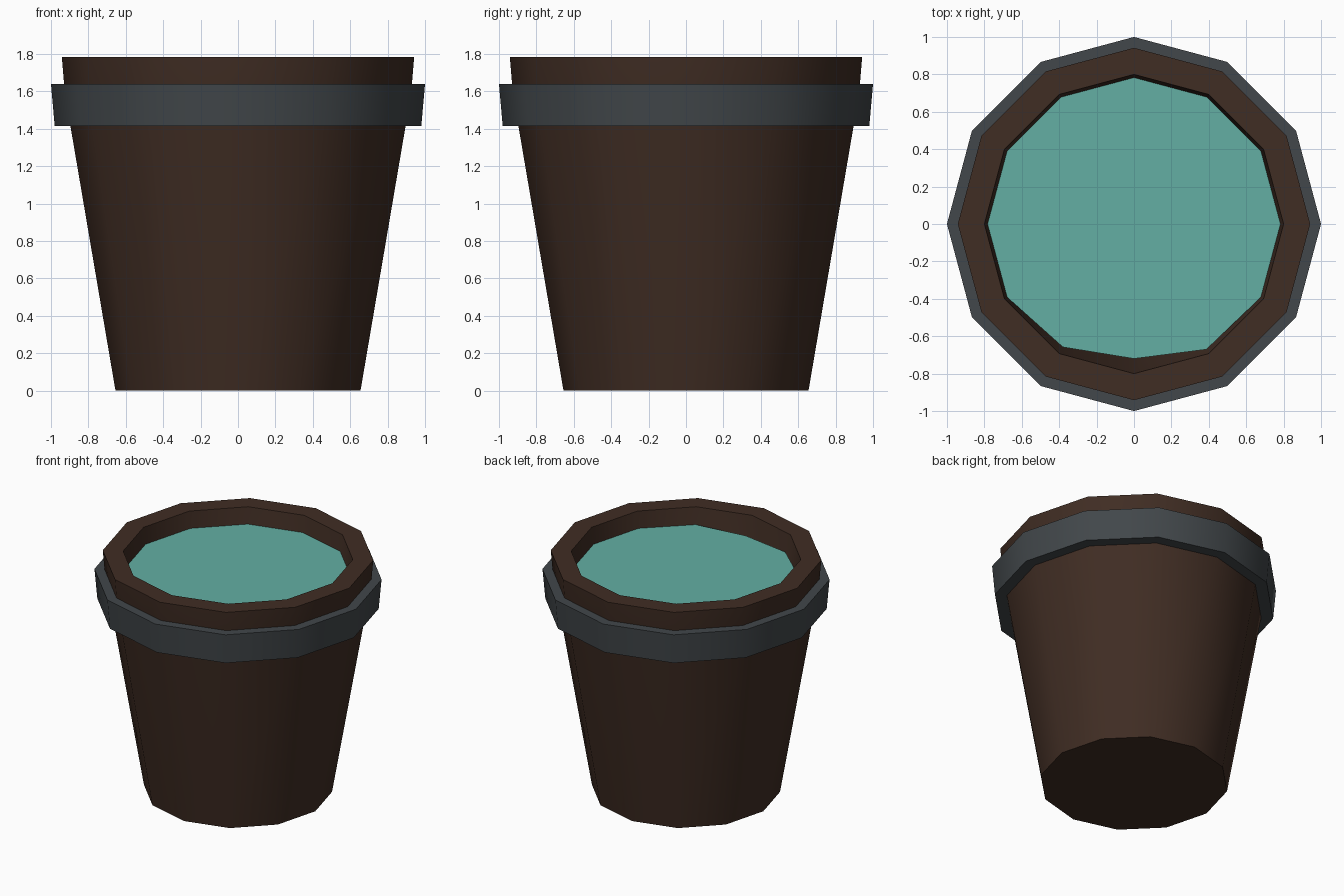
import bpy, bmesh, math

if "Cube" in bpy.data.objects:
    bpy.data.objects.remove(bpy.data.objects["Cube"])

SIDES = 12


def material(name, rgb):
    m = bpy.data.materials.new(name)
    m.diffuse_color = (*rgb, 1)
    m.use_nodes = True
    m.node_tree.nodes["Principled BSDF"].inputs["Base Color"].default_value = m.diffuse_color
    return m


def ring_points(radius, z):
    return [(radius * math.cos(math.tau * i / SIDES),
             radius * math.sin(math.tau * i / SIDES), z) for i in range(SIDES)]


def lathe(name, profile, mat, closed=False, cap_ends=False):
    """Spin a (radius, z) profile into a twelve-sided solid."""
    bm = bmesh.new()
    rings = [[bm.verts.new(p) for p in ring_points(r, z)] for r, z in profile]
    pairs = list(zip(rings, rings[1:]))
    if closed:
        pairs.append((rings[-1], rings[0]))
    for a, b in pairs:
        for i in range(SIDES):
            j = (i + 1) % SIDES
            bm.faces.new((a[i], a[j], b[j], b[i]))
    if cap_ends:
        bm.faces.new(rings[0][::-1])
        bm.faces.new(rings[-1])
    bmesh.ops.recalc_face_normals(bm, faces=bm.faces)
    return finish(name, bm, mat)


def finish(name, bm, mat):
    mesh = bpy.data.meshes.new(name)
    bm.to_mesh(mesh)
    bm.free()
    mesh.materials.append(mat)
    ob = bpy.data.objects.new(name, mesh)
    bpy.context.collection.objects.link(ob)
    bpy.ops.object.select_all(action='DESELECT')
    ob.select_set(True)
    bpy.context.view_layer.objects.active = ob
    bpy.ops.object.shade_smooth_by_angle(angle=math.radians(35))
    return ob


wood = material("dark_brown_wood", (0.051, 0.026, 0.017))
iron = material("dark_grey_iron", (0.054, 0.063, 0.069))
water = material("teal_water", (0.125, 0.429, 0.366))

# Tapered bucket: outer wall, rim, inner wall and inner floor
lathe("bucket_body", [(0.655, 0), (0.896, 1.415), (0.93, 1.64), (0.942, 1.785),
                      (0.80, 1.785), (0.78, 1.64), (0.54, 0.14)], wood, cap_ends=True)

# Metal hoop standing proud of the wall
lathe("metal_band", [(0.89, 1.415), (0.98, 1.415), (1.0, 1.64), (0.925, 1.64)],
      iron, closed=True)

# Water surface, its front corners pulled in from the wall
bm = bmesh.new()
pull = {8: 0.76, 9: 0.72, 10: 0.774}
bm.faces.new([bm.verts.new(ring_points(pull.get(i, 0.783), 1.66)[i]) for i in range(SIDES)])
finish("water_surface", bm, water)
